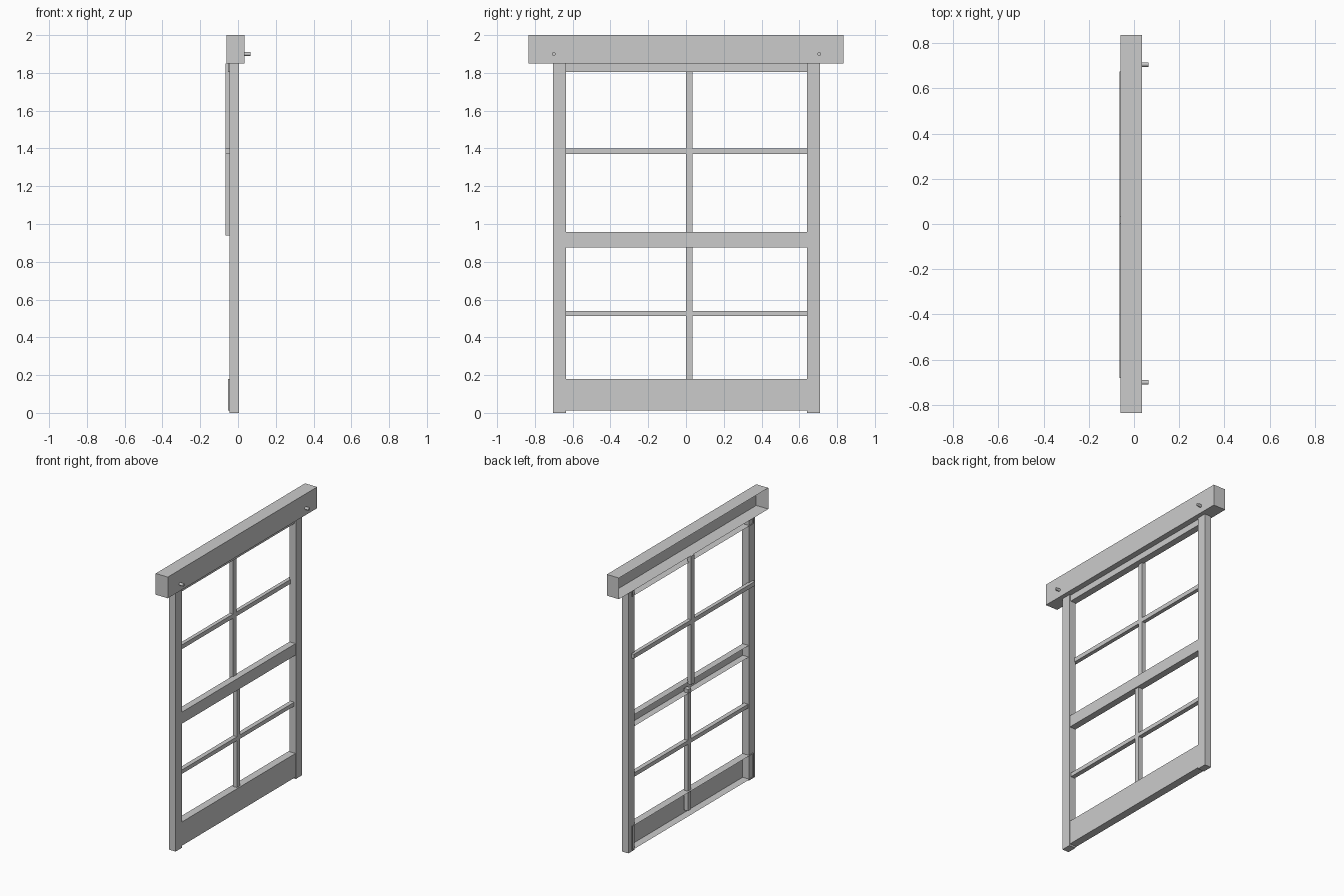
import bpy, bmesh
from math import radians
from mathutils import Matrix

if "Cube" in bpy.data.objects:
    bpy.data.objects.remove(bpy.data.objects["Cube"])


def box(name, x, y, z, open_back=False):
    """Box from (min, max) ranges; open_back drops the -x face."""
    bm = bmesh.new()
    bmesh.ops.create_cube(bm, size=1)
    bm.normal_update()
    if open_back:
        back = [f for f in bm.faces if f.normal.x < -0.9]
        bmesh.ops.delete(bm, geom=back, context='FACES')
    for v in bm.verts:
        v.co = [r[0] if c < 0 else r[1] for c, r in zip(v.co, (x, y, z))]
    return finish(name, bm)


def finish(name, bm):
    mesh = bpy.data.meshes.new(name)
    bm.to_mesh(mesh)
    bm.free()
    obj = bpy.data.objects.new(name, mesh)
    bpy.context.collection.objects.link(obj)
    return obj


def peg(name, y):
    bm = bmesh.new()
    place = Matrix.Translation((0.05, y, 1.90)) @ Matrix.Rotation(radians(90), 4, 'Y')
    bmesh.ops.create_cone(bm, cap_ends=True, segments=12, radius1=0.01,
                          radius2=0.01, depth=0.03, matrix=place)
    finish(name, bm)


SPAN = (-0.68, 0.675)   # rails run into the stiles
MID = (0.0, 0.035)      # centre bar

# Header, a shell open toward the wall
box("header", (-0.06, 0.035), (-0.835, 0.835), (1.85, 2.0), True)
for side, y in (("left", -0.70), ("right", 0.705)):
    peg("header_peg_" + side, y)

# Upright stiles
box("stile_left", (-0.046, 0.005), (-0.705, -0.636), (0, 1.85))
box("stile_right", (-0.046, 0.005), (0.64, 0.71), (0, 1.85))

# Open-backed rails
box("top_rail", (-0.053, -0.005), SPAN, (1.806, 1.849), True)
box("middle_rail", (-0.046, 0.002), (-0.65, 0.65), (0.875, 0.957), True)
box("bottom_rail", (-0.053, 0.002), SPAN, (0.012, 0.18), True)

# Glazing bars: upper pair sits further back than the lower pair
box("upper_bar_vertical", (-0.065, -0.038), MID, (0.94, 1.849))
box("upper_bar_horizontal", (-0.065, -0.038), SPAN, (1.37, 1.40))
box("lower_bar_vertical", (-0.04, -0.008), MID, (0.04, 0.90))
box("lower_bar_horizontal", (-0.04, -0.008), (-0.65, 0.65), (0.512, 0.54))
